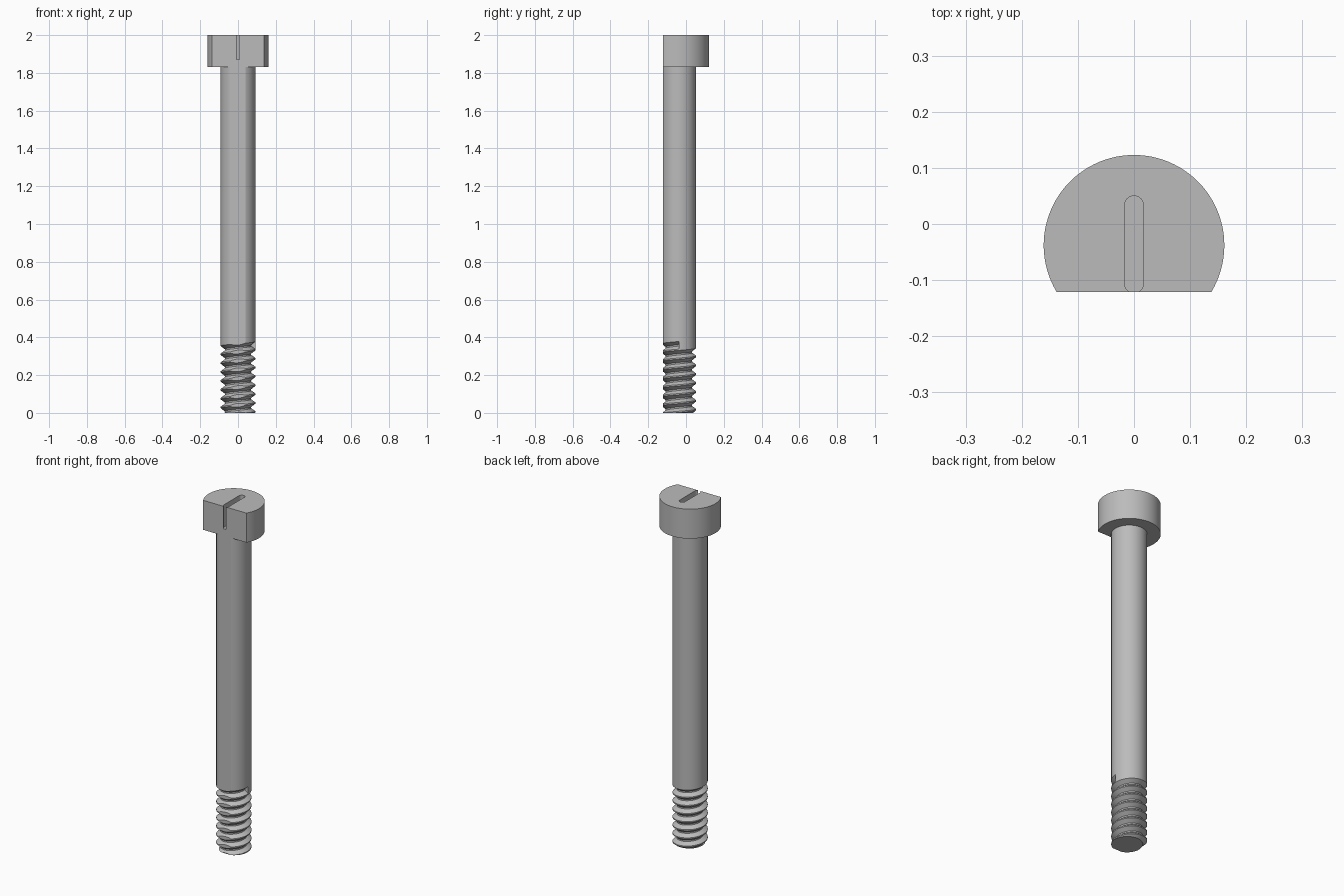
import bpy, bmesh, math

if "Cube" in bpy.data.objects:
    bpy.data.objects.remove(bpy.data.objects["Cube"], do_unlink=True)

AXIS_Y = -0.038            # screw axis
FLAT_Y = -0.121            # shared flat on the front of head and shaft
HEAD_R, SHAFT_R, ROOT_R = 0.161, 0.092, 0.07
HEAD_Z, TOP_Z = 1.83, 2.0
PITCH, THREAD_TOP, TURNS = 0.047, 0.378, 10
SEG = 64

steel = bpy.data.materials.new("steel grey")
steel.use_nodes = True
grey = (0.5, 0.5, 0.5, 1)
steel.diffuse_color = grey
steel.node_tree.nodes["Principled BSDF"].inputs["Base Color"].default_value = grey


def make_object(name, bm):
    bmesh.ops.recalc_face_normals(bm, faces=bm.faces)
    mesh = bpy.data.meshes.new(name)
    bm.to_mesh(mesh)
    bm.free()
    mesh.materials.append(steel)
    obj = bpy.data.objects.new(name, mesh)
    bpy.context.collection.objects.link(obj)
    return obj


def activate(obj):
    bpy.ops.object.select_all(action='DESELECT')
    obj.select_set(True)
    bpy.context.view_layer.objects.active = obj


def prism(name, outline, z0, z1):
    bm = bmesh.new()
    face = bm.faces.new([bm.verts.new((x, y, z0)) for x, y in outline])
    geom = bmesh.ops.extrude_face_region(bm, geom=[face])["geom"]
    for v in geom:
        if isinstance(v, bmesh.types.BMVert):
            v.co.z = z1
    return make_object(name, bm)


def arc(cy, r, start, end, steps):
    angles = [start + (end - start) * i / steps for i in range(steps + 1)]
    return [(r * math.cos(a), cy + r * math.sin(a)) for a in angles]


def cut(bm, co, normal):
    """Slice away everything behind the plane and close the opening."""
    bmesh.ops.bisect_plane(bm, geom=bm.verts[:] + bm.edges[:] + bm.faces[:],
                           plane_co=co, plane_no=normal, clear_inner=True)
    bmesh.ops.remove_doubles(bm, verts=bm.verts, dist=1e-5)
    bmesh.ops.holes_fill(bm, edges=[e for e in bm.edges if e.is_boundary], sides=0)


# Head: disc with a flat front and a round-ended slot
a = math.asin((FLAT_Y - AXIS_Y) / HEAD_R)
head = prism("head", arc(AXIS_Y, HEAD_R, a, math.pi - a, SEG), HEAD_Z, TOP_Z)
slot_r = 0.017
slot = prism("slot_cutter",
             arc(0.05 - slot_r, slot_r, 0, math.pi, 12)
             + arc(-0.106, slot_r, math.pi, 2 * math.pi, 12), 1.87, TOP_Z + 0.1)
slot.hide_render = True
mod = head.modifiers.new("slot", 'BOOLEAN')
mod.operation = 'DIFFERENCE'
mod.solver = 'EXACT'
mod.object = slot
activate(head)
bpy.ops.object.modifier_apply(modifier=mod.name)
bpy.data.objects.remove(slot, do_unlink=True)

# Shaft: one thread profile swept along a helix, running into a plain shank
bm = bmesh.new()
profile = [(-1, SHAFT_R), (-0.86, SHAFT_R), (-0.52, ROOT_R),
           (-0.36, ROOT_R), (0, SHAFT_R)]


def point(i, r, z):
    t = 2 * math.pi * i / SEG
    return bm.verts.new((r * math.cos(t), AXIS_Y + r * math.sin(t), z))


rows = []
for i in range(-SEG * TURNS, 1):
    top = THREAD_TOP + PITCH * i / SEG
    rows.append([point(i, r, top + h * PITCH) for h, r in profile])
for p, q in zip(rows, rows[1:]):
    for j in range(len(profile) - 1):
        bm.faces.new((p[j], q[j], q[j + 1], p[j + 1]))
bm.faces.new(rows[-1][1:])              # abrupt end of the groove

last = [row[-1] for row in rows[-SEG - 1:]]
rim = [point(i, SHAFT_R, HEAD_Z) for i in range(SEG)]
rim.append(rim[0])
for i in range(SEG):
    corners = [last[i], last[i + 1], rim[i + 1], rim[i]]
    if i == 0:                          # step where the groove stops
        corners += [last[-1], rows[-1][1]]
    bm.faces.new(corners)
bmesh.ops.remove_doubles(bm, verts=bm.verts, dist=1e-5)
cut(bm, (0, 0, 0), (0, 0, 1))
cut(bm, (0, FLAT_Y, 0), (0, 1, 0))
shaft = make_object("threaded_shaft", bm)

for obj in (head, shaft):
    activate(obj)
    bpy.ops.object.shade_smooth_by_angle(angle=math.radians(25))
